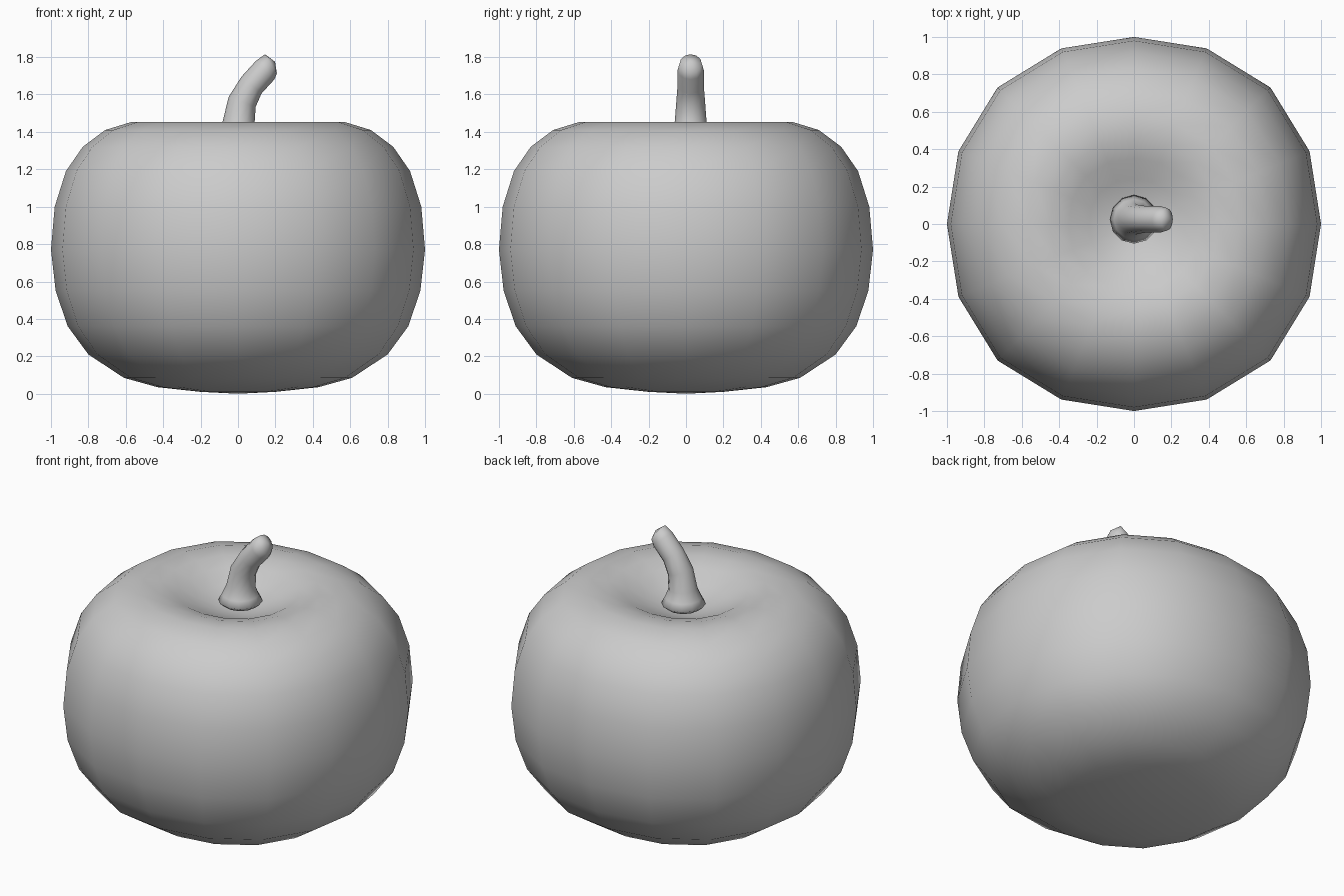
import bpy, bmesh, math
from mathutils import Matrix, Vector

cube = bpy.data.objects.get("Cube")
if cube:
    bpy.data.objects.remove(cube, do_unlink=True)

grey = bpy.data.materials.new("plain grey")
grey.use_nodes = True
grey.diffuse_color = (0.6, 0.6, 0.6, 1)
grey.node_tree.nodes["Principled BSDF"].inputs["Base Color"].default_value = (0.6, 0.6, 0.6, 1)


def skin(name, rings, bottom, top):
    """Join a stack of vertex rings, closed by a point at each end."""
    bm = bmesh.new()
    loops = [[bm.verts.new(p) for p in ring] for ring in rings]
    n = len(loops[0])
    ends = bm.verts.new(bottom), bm.verts.new(top)
    for i in range(n):
        j = (i + 1) % n
        for a, b in zip(loops, loops[1:]):
            bm.faces.new((a[i], a[j], b[j], b[i]))
        bm.faces.new((ends[0], loops[0][j], loops[0][i]))
        bm.faces.new((ends[1], loops[-1][i], loops[-1][j]))
    bmesh.ops.recalc_face_normals(bm, faces=bm.faces)
    for face in bm.faces:
        face.smooth = True
    mesh = bpy.data.meshes.new(name)
    bm.to_mesh(mesh)
    bm.free()
    mesh.materials.append(grey)
    obj = bpy.data.objects.new(name, mesh)
    bpy.context.collection.objects.link(obj)
    return obj


def body_ring(radius, z, sides=16):
    # slightly squared circle
    ring = []
    for i in range(sides):
        a = math.tau * i / sides
        r = radius * (1 + 0.032 * math.sin(2 * a) ** 2)
        ring.append((r * math.cos(a), r * math.sin(a), z))
    return ring


def stem_ring(x, z, radius, tilt, sides=12):
    turn = Matrix.Rotation(math.radians(tilt), 3, "Y")
    centre = Vector((x, 0.025, z))
    return [centre + turn @ Vector((radius * math.cos(math.tau * i / sides),
                                    radius * math.sin(math.tau * i / sides), 0))
            for i in range(sides)]


# Squat gourd body, from the underside up and into the top hollow
body_profile = [(0.2, 0.01), (0.43, 0.035), (0.61, 0.085), (0.8, 0.21), (0.91, 0.36),
                (0.975, 0.55), (1.0, 0.77), (0.98, 1.0), (0.92, 1.19), (0.83, 1.32),
                (0.71, 1.41), (0.57, 1.453), (0.45, 1.445), (0.35, 1.415),
                (0.24, 1.36), (0.12, 1.32)]
skin("gourd_body", [body_ring(r, z) for r, z in body_profile], (0, 0, 0), (0, 0, 1.3))

# Bent stem with a flared foot: x, z, radius, tilt
stem_path = [(0, 1.335, 0.1, 0), (0, 1.36, 0.13, 0), (0, 1.4, 0.108, 0),
             (0.004, 1.455, 0.085, 4), (0.022, 1.56, 0.077, 20), (0.072, 1.65, 0.07, 40),
             (0.145, 1.73, 0.07, 45), (0.176, 1.764, 0.06, 58)]
skin("stem", [stem_ring(*s) for s in stem_path], (0, 0.025, 1.325), (0.198, 0.025, 1.775))
